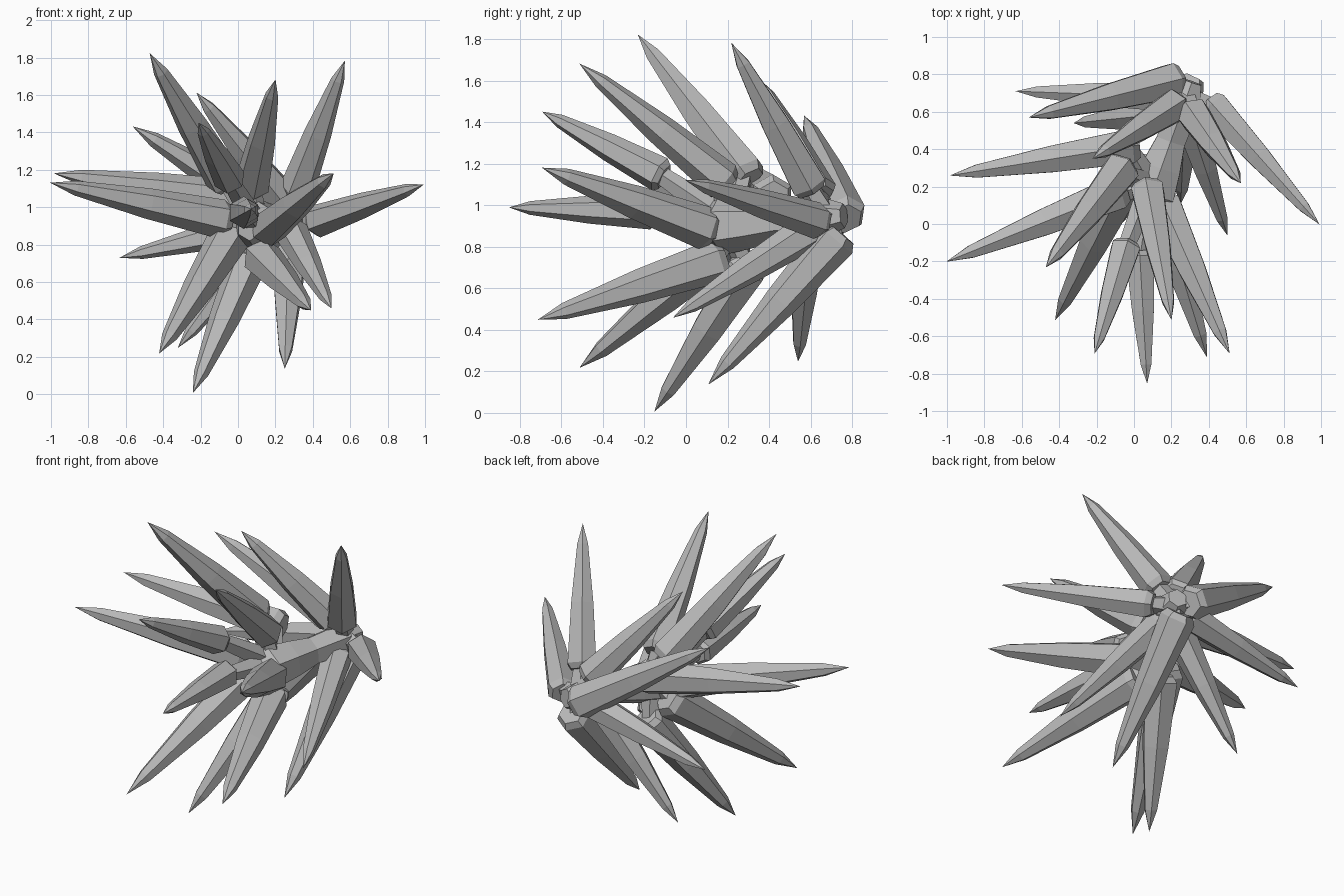
import bpy
import bmesh
from mathutils import Vector

cube = bpy.data.objects.get("Cube")
if cube:
    bpy.data.objects.remove(cube, do_unlink=True)

# Single stone grey
grey = bpy.data.materials.new("stone_grey")
grey.use_nodes = True
colour = (0.48, 0.48, 0.48, 1)
grey.diffuse_color = colour
grey.node_tree.nodes["Principled BSDF"].inputs["Base Color"].default_value = colour


def lathe(name, start, end, profile, sides=6):
    """Faceted solid from start to end; profile holds (fraction, radius)."""
    start, end = Vector(start), Vector(end)
    axis = end - start
    turn = axis.to_track_quat('Z', 'Y').to_matrix().to_4x4()
    bm = bmesh.new()
    previous = None
    for fraction, radius in profile:
        ring = bmesh.ops.create_circle(bm, segments=sides, radius=radius)["verts"]
        for v in ring:
            v.co = turn @ v.co + start + axis * fraction
        if previous:
            for i in range(sides):
                j = (i + 1) % sides
                bm.faces.new((previous[i], previous[j], ring[j], ring[i]))
        else:
            bm.faces.new(ring)
        previous = ring
    bm.faces.new(previous)
    bmesh.ops.remove_doubles(bm, verts=bm.verts, dist=0.0005)
    bmesh.ops.recalc_face_normals(bm, faces=bm.faces)
    mesh = bpy.data.meshes.new(name)
    bm.to_mesh(mesh)
    bm.free()
    mesh.materials.append(grey)
    obj = bpy.data.objects.new(name, mesh)
    bpy.context.collection.objects.link(obj)


def spike(name, hub, base, tip, radius):
    """Long crystal with a chamfered butt, plus a stub joining it to its hub."""
    lathe(name, base, tip, [(-0.01, radius * 0.8), (0.03, radius * 1.06), (0.45, radius * 0.82),
                            (0.86, radius * 0.4), (1.005, 0.0001)])
    into = Vector(base).lerp(Vector(tip), 0.04)
    lathe(name + "_stub", hub, into, [(0, 0.07), (1, 0.045)], sides=5)


front_hub = (0.09, 0.21, 0.92)
back_hub = (0.27, 0.67, 0.95)

# Spikes of each cluster: base, tip, radius
front_spikes = [
    ((-0.06, 0.30, 1.13), (-0.47, -0.23, 1.82), 0.1),
    ((0.07, 0.20, 1.10), (0.20, -0.51, 1.68), 0.092),
    ((-0.04, -0.11, 1.14), (-0.21, -0.69, 1.45), 0.082),
    ((0.03, -0.15, 0.97), (0.07, -0.85, 0.99), 0.082),
    ((0.01, 0.42, 1.04), (-0.98, 0.26, 1.18), 0.1),
    ((-0.06, 0.18, 0.93), (-1.0, -0.20, 1.13), 0.1),
    ((0.15, 0.12, 0.88), (0.51, -0.69, 1.18), 0.1),
    ((-0.04, 0.24, 0.85), (-0.42, -0.51, 0.22), 0.105),
    ((0.12, 0.17, 0.74), (0.39, -0.71, 0.45), 0.1),
    ((0.06, 0.31, 0.72), (-0.24, -0.15, 0.01), 0.1),
]
back_spikes = [
    ((0.31, 0.60, 1.08), (0.57, 0.22, 1.78), 0.09),
    ((0.23, 0.64, 1.05), (-0.22, 0.35, 1.61), 0.092),
    ((0.23, 0.77, 0.94), (-0.56, 0.57, 1.43), 0.1),
    ((0.41, 0.65, 0.92), (0.99, 0.0, 1.12), 0.085),
    ((0.18, 0.68, 0.92), (-0.63, 0.71, 0.73), 0.085),
    ((0.28, 0.74, 0.86), (0.25, 0.11, 0.14), 0.1),
    ((0.28, 0.60, 0.88), (0.50, -0.06, 0.46), 0.085),
    ((0.17, 0.59, 0.87), (-0.32, 0.54, 0.25), 0.085),
]
for side, hub, spikes in (("front", front_hub, front_spikes), ("back", back_hub, back_spikes)):
    for i, (base, tip, radius) in enumerate(spikes):
        spike(f"{side}_spike_{i + 1}", hub, base, tip, radius)

# Chunky core joining the two clusters
lathe("core", (0.06, 0.06, 0.89), (0.31, 0.76, 0.95),
      [(0, 0.07), (0.15, 0.14), (0.35, 0.12), (0.55, 0.09), (0.85, 0.1), (1, 0.06)])
